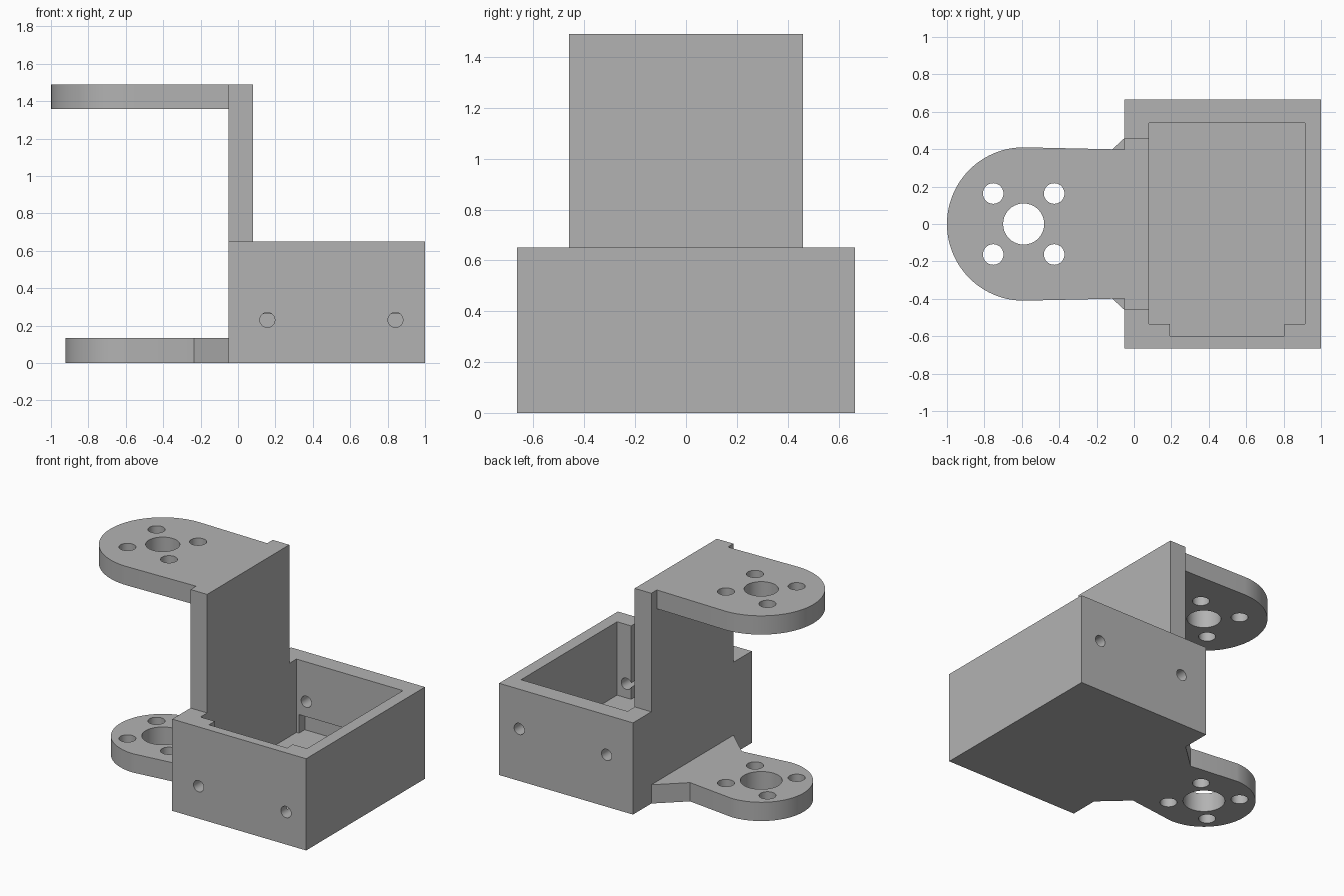
import bpy, bmesh, math

cube = bpy.data.objects.get("Cube")
if cube:
    bpy.data.objects.remove(cube, do_unlink=True)

grey = bpy.data.materials.new("light grey plastic")
grey.use_nodes = True
colour = (0.45, 0.45, 0.45, 1)
grey.diffuse_color = colour
grey.node_tree.nodes["Principled BSDF"].inputs["Base Color"].default_value = colour


def prism(name, outline, z0, z1):
    """Extrude a counter-clockwise xy outline from z0 to z1."""
    bm = bmesh.new()
    base = bm.faces.new([bm.verts.new((x, y, z0)) for x, y in outline])
    top = bmesh.ops.extrude_face_region(bm, geom=[base])["geom"]
    verts = [v for v in top if isinstance(v, bmesh.types.BMVert)]
    bmesh.ops.translate(bm, vec=(0, 0, z1 - z0), verts=verts)
    bmesh.ops.recalc_face_normals(bm, faces=bm.faces)
    mesh = bpy.data.meshes.new(name)
    bm.to_mesh(mesh)
    bm.free()
    mesh.materials.append(grey)
    obj = bpy.data.objects.new(name, mesh)
    bpy.context.collection.objects.link(obj)
    return obj


def block(name, x0, x1, y0, y1, z0, z1):
    return prism(name, [(x0, y0), (x1, y0), (x1, y1), (x0, y1)], z0, z1)


def rod(radius, depth, location, rotation=(0, 0, 0)):
    bpy.ops.mesh.primitive_cylinder_add(vertices=40, radius=radius, depth=depth,
                                        location=location, rotation=rotation)
    obj = bpy.context.object
    obj.data.materials.append(grey)
    return obj


def cut(target, cutter):
    """Subtract the cutter, then discard it."""
    cutter.hide_render = True
    mod = target.modifiers.new("cut", "BOOLEAN")
    mod.operation = "DIFFERENCE"
    mod.solver = "EXACT"
    mod.object = cutter
    bpy.ops.object.select_all(action="DESELECT")
    target.select_set(True)
    bpy.context.view_layer.objects.active = target
    bpy.ops.object.modifier_apply(modifier=mod.name)
    bpy.data.objects.remove(cutter, do_unlink=True)


def smooth(obj):
    bpy.ops.object.select_all(action="DESELECT")
    obj.select_set(True)
    bpy.context.view_layer.objects.active = obj
    bpy.ops.object.shade_smooth_by_angle(angle=math.radians(30))


HUB = -0.59    # shared x centre of both round arm ends
WALL = -0.05   # outer face that carries both arms


def arm(name, radius, side, z0, z1, bore):
    """Round-ended plate with a centre bore and four screw holes."""
    steps = 48
    arc = [(HUB - radius * math.sin(math.pi * i / steps),
            radius * math.cos(math.pi * i / steps)) for i in range(steps + 1)]
    outline = [(x, y) for x, y in side] + arc + [(x, -y) for x, y in reversed(side)]
    plate = prism(name, outline, z0, z1)
    mid = (z0 + z1) / 2
    cut(plate, rod(bore, 0.4, (HUB, 0, mid)))
    for dx in (-0.163, 0.163):
        for dy in (-0.163, 0.163):
            cut(plate, rod(0.055, 0.4, (HUB + dx, dy, mid)))
    smooth(plate)


# Open-topped housing with its pocket
housing = block("housing", WALL, 1, -0.665, 0.665, 0, 0.65)
cut(housing, block("pocket", 0.08, 0.915, -0.535, 0.54, 0.13, 0.9))
# Cable slot in the front wall, recess low in the back wall
cut(housing, block("front_slot", 0.193, 0.805, -0.6, -0.4, 0.13, 0.9))
cut(housing, block("back_recess", 0.1, 0.895, 0.4, 0.605, 0.13, 0.262))
# Screw holes through the front and back walls
for y, z in ((-0.6, 0.23), (0.6, 0.368)):
    for x in (0.157, 0.842):
        cut(housing, rod(0.04, 0.3, (x, y, z), (math.pi / 2, 0, 0)))
smooth(housing)

# Upright rising from the housing wall
block("upright", WALL, 0.08, -0.46, 0.46, 0.65, 1.49)

# Upper arm with straight sides, lower arm flaring into the housing
arm("upper_arm", 0.41, [(WALL, 0.398)], 1.357, 1.49, 0.11)
arm("lower_arm", 0.333, [(WALL, 0.46), (-0.235, 0.29)], 0, 0.133, 0.135)
